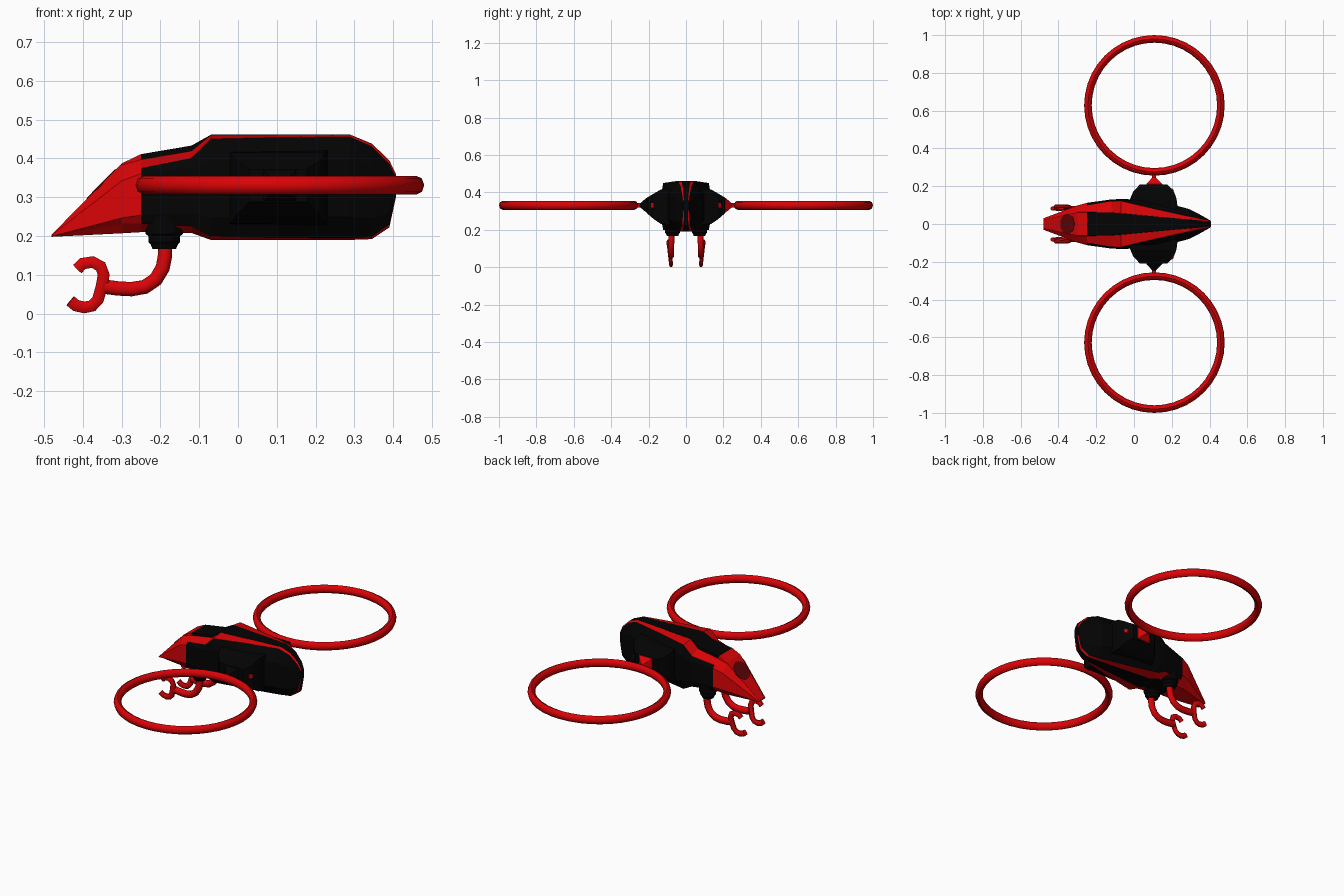
import bpy, bmesh, math
from mathutils import Vector, Matrix

if "Cube" in bpy.data.objects:
    bpy.data.objects.remove(bpy.data.objects["Cube"])


def material(name, col):
    m = bpy.data.materials.new(name)
    m.diffuse_color = (*col, 1)
    m.use_nodes = True
    m.node_tree.nodes["Principled BSDF"].inputs["Base Color"].default_value = m.diffuse_color
    return m


RED = material("red", (0.70, 0.001, 0.002))
BLACK = material("black", (0.001, 0.001, 0.001))
DARK = material("dark_red", (0.12, 0.001, 0.002))


def finish(name, bm, mats):
    bmesh.ops.recalc_face_normals(bm, faces=bm.faces)
    me = bpy.data.meshes.new(name)
    bm.to_mesh(me)
    bm.free()
    for m in mats:
        me.materials.append(m)
    ob = bpy.data.objects.new(name, me)
    bpy.context.collection.objects.link(ob)
    return ob


def loft(name, rings, mats, rule=lambda seg, col: 0, caps=True, closed=False):
    """Skin a row of equal point rings; rule picks each face's colour."""
    bm = bmesh.new()
    vs = [[bm.verts.new(p) for p in r] for r in rings]
    n, count = len(rings[0]), len(rings)
    for i in range(count if closed else count - 1):
        a, b = vs[i], vs[(i + 1) % count]
        for j in range(n):
            k = (j + 1) % n
            bm.faces.new((a[j], a[k], b[k], b[j])).material_index = rule(i, j)
    if caps and not closed:
        bm.faces.new(vs[0]).material_index = rule(0, 0)
        bm.faces.new(vs[-1]).material_index = rule(count - 2, 0)
    return finish(name, bm, mats)


def smooth(ob, angle):
    bpy.ops.object.select_all(action='DESELECT')
    ob.select_set(True)
    bpy.context.view_layer.objects.active = ob
    bpy.ops.object.shade_smooth_by_angle(angle=math.radians(angle))


def tube(name, path, y0, y1, r, ry, mat, sides=8):
    """Tube along an x-z path; y leans from y0 to y1 with height."""
    pts = [Vector((x, y0 + (y1 - y0) * z / 0.15, z)) for x, z in path]
    rings = []
    for i, p in enumerate(pts):
        t = (pts[min(i + 1, len(pts) - 1)] - pts[max(i - 1, 0)]).normalized()
        u = t.cross(Vector((0, 1, 0))).normalized()
        v = t.cross(u)
        rings.append([p + r * math.cos(a) * u + ry * math.sin(a) * v
                      for a in [math.tau * (k + 0.5) / sides for k in range(sides)]])
    smooth(loft(name, rings, [mat]), 50)


def rect(y, x0, x1, z0, z1):
    return [(x0, y, z0), (x1, y, z0), (x1, y, z1), (x0, y, z1)]


# Hull: head, spine, red bands and side shells in one loft along x
# x, top, bottom, spine half width, band half width, side half width, step, band drop
stations = [
    (-0.48, 0.204, 0.198, 0.022, 0.028, 0.030, 0.000, 0.001),
    (-0.30, 0.387, 0.207, 0.062, 0.082, 0.098, 0.004, 0.025),
    (-0.25, 0.411, 0.210, 0.062, 0.098, 0.112, 0.014, 0.022),
    (-0.12, 0.433, 0.208, 0.060, 0.120, 0.130, 0.014, 0.018),
    (-0.07, 0.461, 0.190, 0.056, 0.122, 0.132, 0.001, 0.010),
    (0.10, 0.461, 0.190, 0.040, 0.082, 0.128, 0.001, 0.006),
    (0.29, 0.461, 0.190, 0.023, 0.040, 0.080, 0.001, 0.005),
    (0.345, 0.438, 0.192, 0.018, 0.028, 0.052, 0.001, 0.006),
    (0.39, 0.395, 0.222, 0.013, 0.020, 0.027, 0.001, 0.008),
    (0.407, 0.360, 0.300, 0.010, 0.014, 0.016, 0.001, 0.008),
]
rings = []
for x, zt, zb, w1, w2, w3, e, d in stations:
    h = zt - zb
    half = [(w1, zt), (w1 + 0.001, zt - e), (w2, zt - e - d), (w3, zt - 0.25 * h),
            (w3, zb + 0.22 * h), (w2, zb + d), (w1, zb)]
    rings.append([(x, y, z) for y, z in half] + [(x, -y, z) for y, z in reversed(half)])
loft("hull", rings, [BLACK, RED],
     lambda seg, col: 1 if seg < 2 or col in (1, 5, 7, 11) else 0)

# Round lens on the sloping head
bm = bmesh.new()
rot = Matrix.Rotation(-math.radians(45.5), 4, 'Y')
bmesh.ops.create_cone(bm, cap_ends=True, segments=16, radius1=0.053, radius2=0.053,
                      depth=0.004, matrix=Matrix.Translation((-0.352, 0, 0.334)) @ rot)
finish("head_lens", bm, [DARK])

for s, side in ((1, "left"), (-1, "right")):
    # Side pod carrying the rotor ring
    loft("pod_" + side, [rect(s * 0.08, -0.022, 0.232, 0.228, 0.420),
                         rect(s * 0.135, -0.02, 0.225, 0.232, 0.415),
                         rect(s * 0.17, -0.005, 0.212, 0.255, 0.395),
                         rect(s * 0.208, 0.03, 0.178, 0.288, 0.372)], [BLACK])
    # Joint pinching towards the ring: red on the left, black with a red tip on the right
    loft("ring_joint_" + side, [rect(s * 0.203, 0.066, 0.150, 0.292, 0.370),
                                rect(s * 0.212, 0.066, 0.150, 0.292, 0.370),
                                rect(s * 0.245, 0.096, 0.116, 0.320, 0.342),
                                rect(s * 0.27, 0.094, 0.120, 0.320, 0.342)], [RED, BLACK],
         lambda seg, col, s=s: 1 if s < 0 and seg < 2 else 0)
    # Small light on the rear slope of the pod
    loft("pod_light_" + side, [rect(s * 0.174, 0.195, 0.214, 0.320, 0.342),
                               rect(s * 0.187, 0.195, 0.204, 0.320, 0.342)], [RED])

    # Rotor ring with an octagonal section
    ring = []
    for i in range(40):
        a = math.tau * i / 40
        sec = []
        for k in range(8):
            b = math.tau * k / 8
            r = 0.352 + 0.020 * math.cos(b)
            sec.append((0.108 + r * math.cos(a), s * 0.628 + r * math.sin(a),
                        0.331 + 0.024 * math.sin(b)))
        ring.append(sec)
    smooth(loft("rotor_ring_" + side, ring, [RED], closed=True), 50)

    # Stepped arm socket under the hull
    socket = []
    for z, r in ((0.25, 0.048), (0.205, 0.048), (0.20, 0.041), (0.185, 0.041),
                 (0.178, 0.035), (0.166, 0.030)):
        socket.append([(-0.19 + r * math.cos(math.tau * k / 12),
                        s * 0.072 + r * math.sin(math.tau * k / 12), z) for k in range(12)])
    loft("arm_socket_" + side, socket, [BLACK])

    # Curved arm and open claw
    arm = [(-0.188, 0.18), (-0.188, 0.15), (-0.194, 0.118), (-0.212, 0.088),
           (-0.24, 0.069), (-0.275, 0.063), (-0.31, 0.065), (-0.348, 0.070)]
    tube("arm_" + side, arm, s * 0.082, s * 0.078, 0.020, 0.017, RED)
    claw = [(-0.414, 0.115), (-0.400, 0.129), (-0.375, 0.133), (-0.354, 0.122),
            (-0.346, 0.100), (-0.352, 0.068), (-0.361, 0.036), (-0.376, 0.020),
            (-0.396, 0.016), (-0.418, 0.021), (-0.432, 0.033)]
    tube("claw_" + side, claw, s * 0.078, s * 0.096, 0.0165, 0.011, RED)
